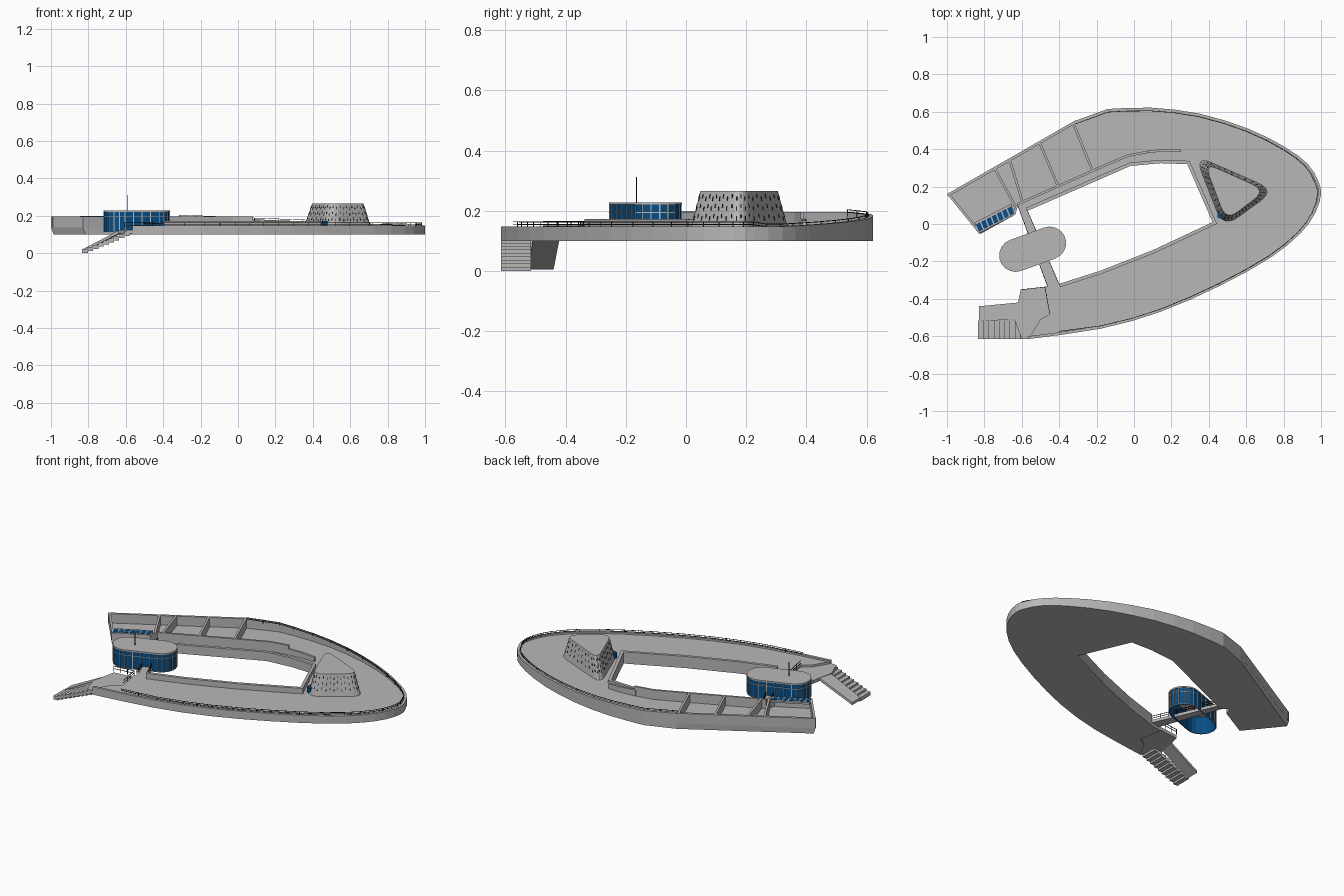
import bpy, bmesh, math
from mathutils import Vector

if "Cube" in bpy.data.objects:
    bpy.data.objects.remove(bpy.data.objects["Cube"])


def mat(name, r, g, b):
    m = bpy.data.materials.new(name)
    m.diffuse_color = (r, g, b, 1)
    m.use_nodes = True
    m.node_tree.nodes["Principled BSDF"].inputs["Base Color"].default_value = m.diffuse_color
    return m


GREY = mat("concrete grey", 0.49, 0.47, 0.475)
BLUE = mat("window blue", 0.003, 0.075, 0.23)
BLACK = mat("rail black", 0.012, 0.012, 0.014)
PALE = mat("frame pale grey", 0.5, 0.5, 0.47)


def finish(name, bm, m):
    bmesh.ops.recalc_face_normals(bm, faces=bm.faces)
    me = bpy.data.meshes.new(name)
    bm.to_mesh(me)
    bm.free()
    me.materials.append(m)
    o = bpy.data.objects.new(name, me)
    bpy.context.collection.objects.link(o)
    return o


def loft(name, low, high, m):
    """Solid between two matching loops of 3D points."""
    bm = bmesh.new()
    a = [bm.verts.new(p) for p in low]
    b = [bm.verts.new(p) for p in high]
    n = len(a)
    bm.faces.new(a[::-1])
    bm.faces.new(b)
    for i in range(n):
        bm.faces.new((a[i], a[(i + 1) % n], b[(i + 1) % n], b[i]))
    return finish(name, bm, m)


def prism(name, poly, z0, z1, m):
    return loft(name, [(x, y, z0) for x, y in poly], [(x, y, z1) for x, y in poly], m)


def post(name, x, y, z0, z1, m, r=.0015):
    prism(name, [(x - r, y - r), (x + r, y - r), (x + r, y + r), (x - r, y + r)], z0, z1, m)


def strip(name, pts, w, m, zb=None, h=None, closed=False):
    """Wall along a path of (x, y, top); w is thickness to the right of travel."""
    bm = bmesh.new()
    rings = []
    n = len(pts)
    for i, p in enumerate(pts):
        a = pts[(i - 1) % n] if closed else pts[max(i - 1, 0)]
        c = pts[(i + 1) % n] if closed else pts[min(i + 1, n - 1)]
        ds = [Vector((q[0] - r[0], q[1] - r[1])) for q, r in ((p, a), (c, p))]
        ds = [d.normalized() for d in ds if d.length > 1e-6]
        t = sum(ds, Vector((0, 0))).normalized()
        k = w / max(t.dot(ds[0]), 0.5)
        x, y, z = p
        bot = zb if zb is not None else z - h
        ox, oy = x + t.y * k, y - t.x * k
        rings.append([bm.verts.new(v) for v in ((x, y, bot), (x, y, z), (ox, oy, z), (ox, oy, bot))])
    for i in range(n if closed else n - 1):
        r, s = rings[i], rings[(i + 1) % n]
        for j in range(4):
            bm.faces.new((r[j], r[(j + 1) % 4], s[(j + 1) % 4], s[j]))
    if not closed:
        bm.faces.new(rings[0])
        bm.faces.new(rings[-1][::-1])
    return finish(name, bm, m)


def railing(name, pts, height=0.02, spacing=0.08):
    for k in (0.5, 1.0):
        strip(name + "_bar", [(x, y, z + height * k) for x, y, z in pts], 0.003, BLACK, h=0.0025)
    for a, b in zip(pts, pts[1:]):
        a, b = Vector(a), Vector(b)
        n = max(1, round((b - a).length / spacing))
        for i in range(n):
            x, y, z = a.lerp(b, i / n)
            post(name + "_post", x, y, z - 0.005, z + height, BLACK)


def flat(poly, z):
    return [(x, y, z) for x, y in poly]


def smooth(pts, k=2):
    """Catmull-Rom refinement of an open path."""
    p = [Vector(q) for q in pts]
    out = []
    for i in range(len(p) - 1):
        a, b, c, d = p[max(i - 1, 0)], p[i], p[i + 1], p[min(i + 2, len(p) - 1)]
        for j in range(k):
            t = j / k
            out.append(tuple(.5 * (2 * b + (c - a) * t + (2 * a - 5 * b + 4 * c - d) * t * t
                                   + (3 * b - a - 3 * c + d) * t ** 3)))
    return out + [tuple(p[-1])]


# Ship-shaped deck
FLOOR, TALL, RIM = 0.138, 0.196, 0.148
bow = [(-.14, .615), (.09, .622), (.35, .59), (.61, .51), (.81, .41), (.93, .32), (.985, .23), (1, .16),
       (.97, .06), (.89, -.05), (.73, -.18), (.46, -.33), (.14, -.47), (-.18, -.56), (-.565, -.615)]
outer = [(-1, .16), (-.32, .55)] + smooth(bow)
hole = [(-.57, .07), (-.18, .24), (-.02, .31), (.14, .325), (.285, .32), (.42, .01), (.1, -.14), (-.18, -.25),
        (-.40, -.32)]
end = [(-.5, -.51), (-.45, -.48), (-.475, -.335)]
front = [(-.62, .10), (-.635, .05), (-.83, -.05)]
poly = outer + end + hole[::-1] + front
loft("deck", [(x + (0.014 if x < -.8 else 0), y, .1) for x, y in poly], flat(poly, FLOOR), GREY)


# Outer parapet: tall round the left block, sinking towards the bow
def top_z(x, y):
    if y < .2 and x > -.9:
        return RIM
    return TALL - (TALL - RIM) * min(1, max(0, (x + .32) / 1.25))


outer_z = [(x, y, top_z(x, y)) for x, y in outer]
strip("outer_parapet", outer_z, 0.015, GREY, zb=FLOOR - .002)
rail = [(x * .982, y * .975, z - (.008 if y > .25 else .001)) for x, y, z in outer_z[1:-2]]
railing("deck_railing", rail + [(-.40, -.575, RIM)], .017, .1)

# Walls round the courtyard and the left block
strip("courtyard_rim", flat(hole[:5], .155) + flat(hole[5:], .172), -0.018, GREY, zb=FLOOR - .002)
inner = [(-.62, .10), (-.17, .30), (-.03, .36), (.08, .38)]
strip("inner_wall", flat(inner, TALL), -0.013, GREY, zb=FLOOR - .002)
strip("inner_wall_low", [(.07, .38, .175), (.16, .387, .172), (.25, .385, .168)], -0.013, GREY, zb=FLOOR - .002)
strip("left_wall", flat([(-.62, .10), (-.635, .05), (-.83, -.05), (-1, .16)], TALL), 0.013, GREY, zb=FLOOR - .002)
for a, b in (((-.74, .30), (-.63, .10)), ((-.66, .35), (-.59, .12)), ((-.50, .44), (-.40, .205)),
             ((-.32, .545), (-.215, .285))):
    strip("partition", flat([a, b], TALL), 0.013, GREY, zb=FLOOR - .002)

# Skylight ledge with blue panes
q0, q1 = Vector((-.83, -.05)), Vector((-.635, .05))
up = Vector((-.022, .058))
prism("skylight_ledge", [q0, q1, q1 + up, q0 + up], .185, TALL, GREY)
for i in range(7):
    a, b = q0.lerp(q1, (i + .12) / 7), q0.lerp(q1, (i + .88) / 7)
    prism("skylight_pane", [a + up * .12, b + up * .12, b + up * .8, a + up * .8], TALL - .001, TALL + .002, BLUE)


# Tower: rounded triangle, tapering upwards
def rounded(corners, r, z, n=6, straight=6):
    pts = []
    c = [Vector(p) for p in corners]
    for i in range(3):
        p, a, b = c[i], c[i - 1], c[(i + 1) % 3]
        s, e = p + (a - p).normalized() * r, p + (b - p).normalized() * r
        for k in range(n + 1):
            t = k / n
            pts.append(s * (1 - t) ** 2 + p * 2 * t * (1 - t) + e * t * t)
        nxt = b + (p - b).normalized() * r
        pts += [e.lerp(nxt, k / straight) for k in range(1, straight)]
    return [Vector((p.x, p.y, z)) for p in pts]


base = rounded([(.325, .368), (.477, -.022), (.755, .18)], .1, FLOOR - .002)
head = rounded([(.376, .328), (.493, .018), (.705, .18)], .08, .266)
loft("tower", base, head, GREY)
centre = Vector((.52, .17, .2))
n = len(base)
for i in range(n):
    a, b, c, d = base[i], base[(i + 1) % n], head[(i + 1) % n], head[i]
    out = (b - a).cross(d - a).normalized()
    if out.dot((a + b) / 2 - centre) < 0:
        out = -out
    for row in (.3, .55, .8):
        row += .06 * (i % 2)
        mid = ((a + b) / 2).lerp((c + d) / 2, row)
        side = (b - a).normalized() * .0018
        rise = ((c + d) - (a + b)).normalized() * .007
        quad = [mid - side - rise, mid + side - rise, mid + side + rise, mid - side + rise]
        loft("tower_slit", [p - out * .002 for p in quad], [p + out * .0015 for p in quad], BLACK)
prism("tower_door", [(.447, .035), (.48, .025), (.485, .06), (.447, .07)], FLOOR, .172, BLUE)

# Footbridge over the open side
bridge = [(-.62, .10), (-.567, .068), (-.40, -.32), (-.46, -.335)]
prism("bridge", bridge, .118, .136, GREY)
railing("bridge_railing", flat([bridge[0], bridge[3]], .136), .026, .05)
railing("bridge_railing", flat([bridge[1], bridge[2]], .136), .026, .05)


# Glazed cabin around the bridge, open underneath
def capsule(r, z, L=.097, ang=math.radians(20), n=9, straight=4):
    pts = []
    for s in (0, 1):
        for k in range(n + 1):
            t = -math.pi / 2 + math.pi * k / n + math.pi * s
            pts.append(Vector((math.cos(t) * r + (L if s == 0 else -L), math.sin(t) * r)))
        d = -1 if s == 0 else 1
        e = pts[-1]
        pts += [e + Vector((d * 2 * L * k / straight, 0)) for k in range(1, straight)]
    ca, sa = math.cos(ang), math.sin(ang)
    return [(-.542 + p.x * ca - p.y * sa, -.135 + p.x * sa + p.y * ca, z) for p in pts]


strip("cabin_glass", capsule(.085, .222), -.003, BLUE, zb=.112, closed=True)
loft("cabin_roof", capsule(.088, .220), capsule(.088, .228), GREY)
for z in (.115, .196):
    strip("cabin_band", capsule(.0855, z), .002, PALE, h=.003, closed=True)
for x, y, z in capsule(.0855, .22):
    post("cabin_mullion", x, y, .112, z, PALE, .002)
post("antenna", -.59, -.165, .225, .312, BLACK)

# Landing, side ramp and stairs down to the ground
landing = [(-.605, -.35), (-.475, -.335), (-.45, -.48), (-.5, -.52), (-.565, -.615), (-.6, -.615), (-.64, -.51),
           (-.62, -.42)]
prism("landing", landing, .105, .125, GREY)
low = [(-.83, -.44, .005), (-.83, -.52, .005), (-.64, -.51, .105), (-.62, -.42, .108)]
loft("side_ramp", low, [(x, y, z + .016) for x, y, z in low], GREY)
for i in range(9):
    x, z = -.833 + .028 * i, .0115 * i
    prism("stair_step", [(x, -.615), (x + .03, -.615), (x + .03, -.515), (x, -.515)], z, z + .022, GREY)
railing("landing_railing", flat([(-.605, -.35), (-.475, -.335), (-.45, -.475)], .136), .03, .05)
